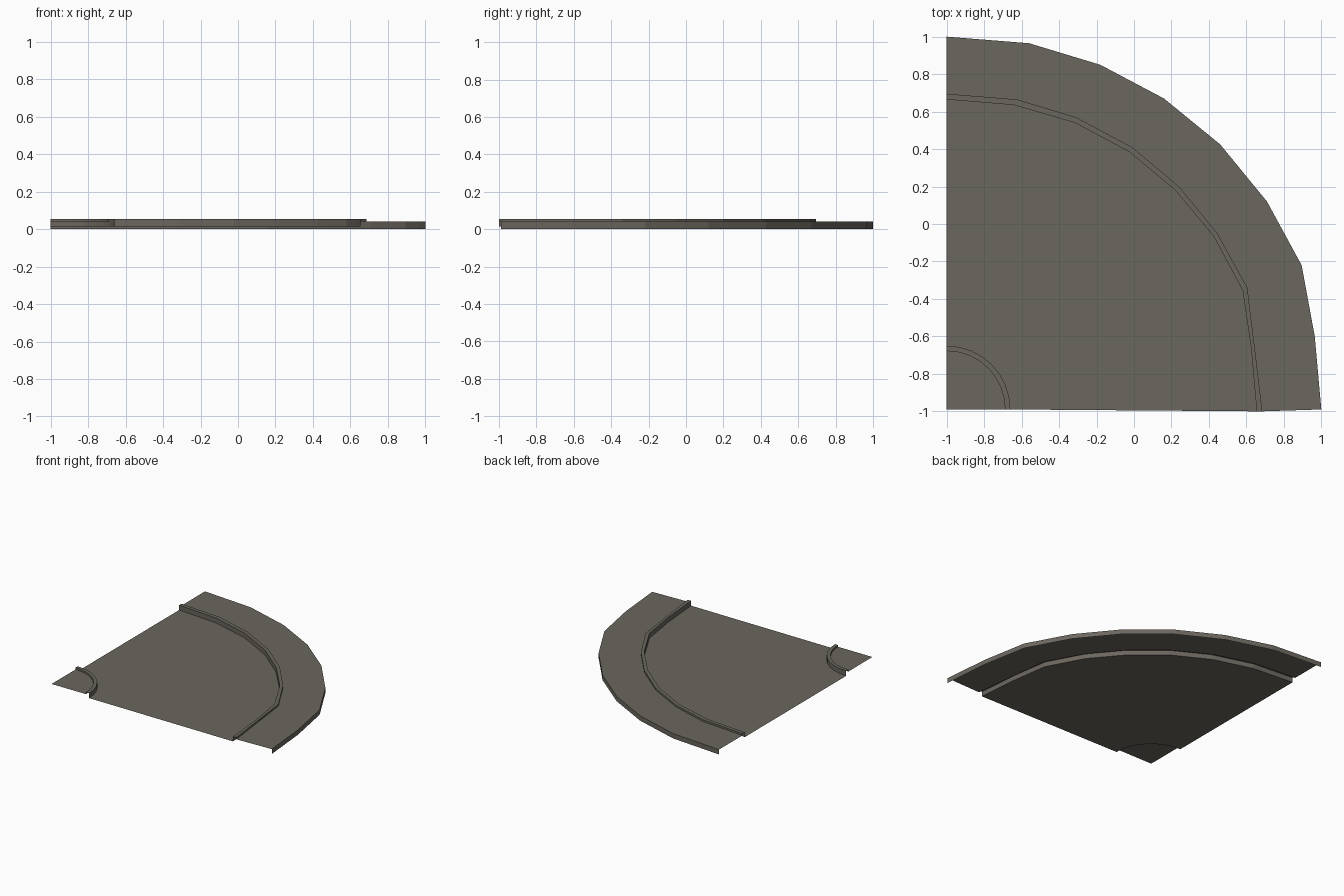
import bpy, bmesh, math

if "Cube" in bpy.data.objects:
    bpy.data.objects.remove(bpy.data.objects["Cube"])

stone = bpy.data.materials.new("grey_brown_paving")
stone.diffuse_color = (0.147, 0.133, 0.112, 1)
stone.use_nodes = True
stone.node_tree.nodes["Principled BSDF"].inputs["Base Color"].default_value = stone.diffuse_color

# Plan curves of the corner, from the back-left end to the front-right end
outer = [(-1, 1), (-.56, .965), (-.18, .85), (.16, .67), (.46, .425),
         (.71, .12), (.895, -.22), (.965, -.6), (1, -.99)]
kerb_out = [(-1, .695), (-.625, .665), (-.31, .57), (-.01, .41), (.24, .20),
            (.445, -.05), (.605, -.34), (.645, -.665), (.685, -1)]
kerb_in = [(-1, .665), (-.64, .635), (-.315, .54), (-.025, .385), (.22, .18),
           (.425, -.065), (.58, -.355), (.625, -.66), (.655, -1)]


def arc(r):
    return [(-1 + r * math.sin(i * math.pi / 16), -.99 + r * math.cos(i * math.pi / 16))
            for i in range(9)]


def strip(name, rails):
    """Loft a sheet through (curve, height) rails."""
    bm = bmesh.new()
    rows = [[bm.verts.new((x, y, z)) for x, y in c] for c, z in rails]
    for a, b in zip(rows, rows[1:]):
        for i in range(8):
            bm.faces.new((a[i], a[i + 1], b[i + 1], b[i]))
    me = bpy.data.meshes.new(name)
    bm.to_mesh(me)
    bm.free()
    me.materials.append(stone)
    ob = bpy.data.objects.new(name, me)
    bpy.context.collection.objects.link(ob)


WALK, TOP, ROAD = .04, .055, .015
small_out, small_in = arc(.34), arc(.312)

# Outer pavement with its skirt and raised kerb
strip("outer_pavement", [(outer, 0), (outer, WALK), (kerb_out, WALK)])
strip("outer_kerb", [(kerb_out, WALK), (kerb_out, TOP), (kerb_in, TOP), (kerb_in, ROAD)])
# Sunken road surface
strip("road", [(kerb_in, ROAD), (small_out, ROAD)])
# Inner corner kerb and pavement
strip("inner_kerb", [(small_out, ROAD), (small_out, TOP), (small_in, TOP), (small_in, WALK)])
bm = bmesh.new()
bm.faces.new([bm.verts.new((x, y, WALK)) for x, y in [(-1, -.99)] + small_in])
bmesh.ops.reverse_faces(bm, faces=bm.faces[:])
for f in bm.faces:
    f.normal_update()
    if f.normal.z < 0:
        f.normal_flip()
me = bpy.data.meshes.new("inner_pavement")
bm.to_mesh(me)
bm.free()
me.materials.append(stone)
bpy.context.collection.objects.link(bpy.data.objects.new("inner_pavement", me))
